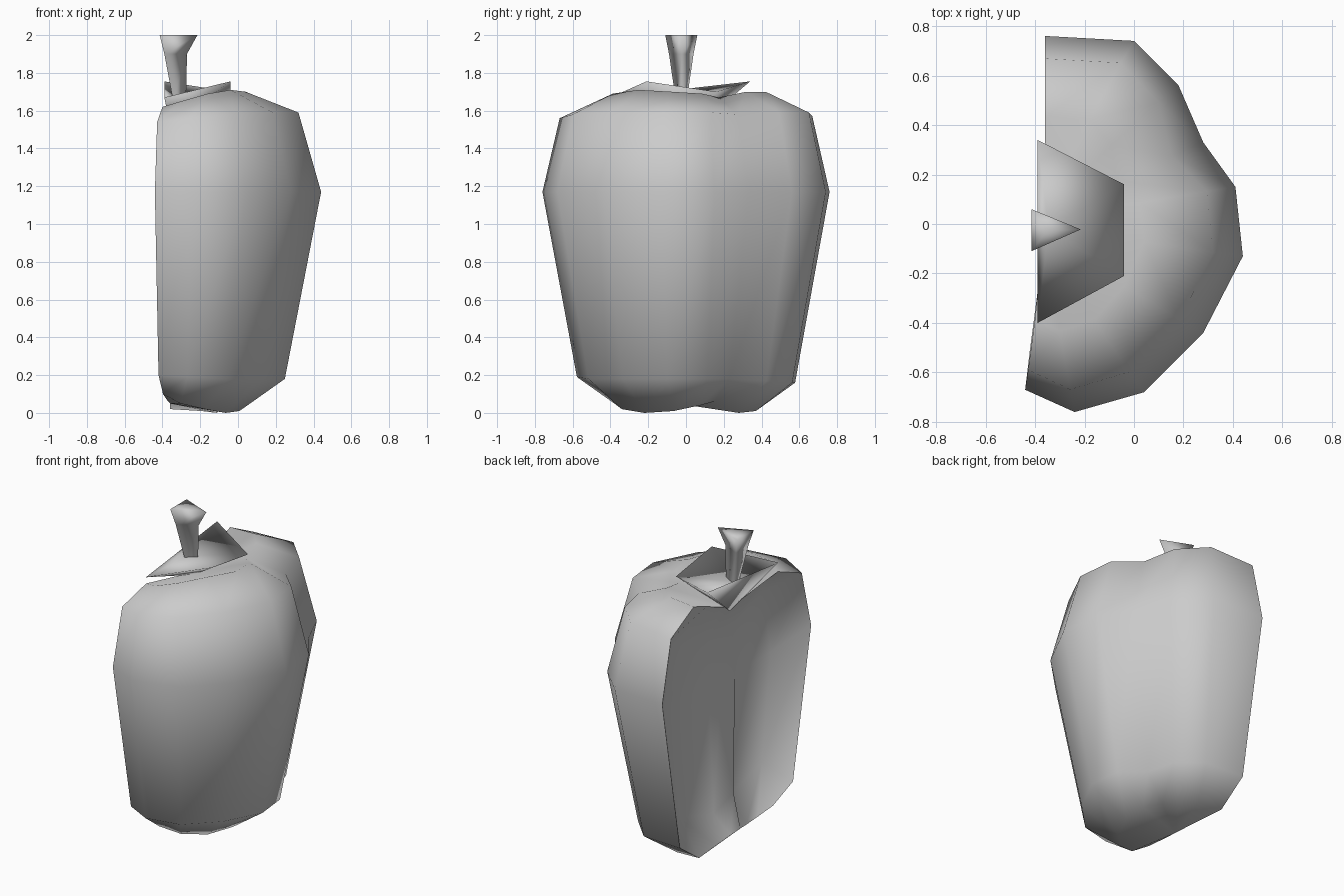
import bpy, bmesh, math

if "Cube" in bpy.data.objects:
    bpy.data.objects.remove(bpy.data.objects["Cube"], do_unlink=True)

grey = bpy.data.materials.new("plain_grey")
grey.use_nodes = True
colour = (0.6, 0.6, 0.6, 1)
grey.diffuse_color = colour
grey.node_tree.nodes["Principled BSDF"].inputs["Base Color"].default_value = colour


def skin_rows(name, rows, angle):
    """Skin rows of points from bottom to top; a one-point row makes a fan."""
    n = max(len(row) for row in rows)
    bm = bmesh.new()
    grid = []
    for row in rows:
        verts = [bm.verts.new(p) for p in row]
        grid.append(verts * n if len(row) == 1 else verts)
    for a, b in zip(grid, grid[1:]):
        for i in range(n - 1):
            corners = dict.fromkeys((a[i], a[i + 1], b[i + 1], b[i]))
            bm.faces.new(list(corners))
    bmesh.ops.remove_doubles(bm, verts=bm.verts, dist=0.0001)
    mesh = bpy.data.meshes.new(name)
    bm.to_mesh(mesh)
    bm.free()
    mesh.materials.append(grey)
    obj = bpy.data.objects.new(name, mesh)
    bpy.context.collection.objects.link(obj)
    bpy.ops.object.select_all(action="DESELECT")
    obj.select_set(True)
    bpy.context.view_layer.objects.active = obj
    bpy.ops.object.shade_smooth_by_angle(angle=math.radians(angle))


# Lobed outer skin: section at the widest height, front rim to back rim
CUT = -0.36
CREASE = 6
section = [(-.44, -.67), (-.24, -.76), (.04, -.68), (.28, -.44), (.44, -.13),
           (.41, .15), (.28, .33), (.18, .56), (0, .74), (-.36, .76)]
foot = [.10, .05, .02, 0, .01, .04, .06, 0, .01, .02]
low = [.20, .19, .18, .18, .18, .18, .18, .17, .16, .16]
high = [1.54, 1.56, 1.58, 1.59, 1.59, 1.59, 1.58, 1.59, 1.59, 1.57]
crown = [1.62, 1.65, 1.69, 1.71, 1.70, 1.69, 1.67, 1.70, 1.70, 1.69]

# heights, x scale, y scale, inward pull of the crease
levels = [(foot, .46, .50, .03), (low, .76, .76, .04), ([1.17] * 10, 1, 1, 0),
          (high, .85, .88, .03), (crown, .50, .57, .03)]

rows = []
for heights, sx, sy, pull in levels:
    row = []
    for i, ((x, y), z) in enumerate(zip(section, heights)):
        dent = pull if i == CREASE else 0
        row.append((CUT + (x - CUT) * sx - dent, y * sy - dent / 2, z))
    rows.append(row)
skin_rows("outer_skin", [[(CUT, -.05, .05)]] + rows + [[(CUT, .05, 1.54)]], 80)

# Shallow hollow of the cut side, back to front, with a rib between the lobes
DEEP = -0.25
hollow = [
    [(CUT, .20, .035), (CUT, .05, .045), (CUT, -.05, .05), (-.37, -.10, .06), (-.38, -.20, .075)],
    [(DEEP, .42, .27), (DEEP, .07, .16), (-.345, 0, .30), (DEEP, -.08, .22), (DEEP, -.43, .31)],
    [(DEEP, .58, 1.05), (DEEP, .12, 1), (DEEP, 0, .95), (DEEP, -.15, 1), (DEEP, -.52, 1)],
    [(DEEP, .50, 1.42), (DEEP, .12, 1.34), (DEEP, 0, 1.32), (DEEP, -.12, 1.33), (DEEP, -.45, 1.42)],
    [(CUT, .30, 1.64), (CUT, .15, 1.58), (CUT, .05, 1.54), (CUT, -.05, 1.55), (-.37, -.25, 1.59)]]
skin_rows("hollow_wall", [[row[-1]] + inner + [row[0]] for row, inner in zip(rows, hollow)], 80)

# Leafy cap under the stem, with a pointed underside
tips = [(-.39, -.40, 1.67), (-.04, -.21, 1.755), (-.04, .16, 1.70), (-.39, .34, 1.755)]
skin_rows("leafy_cap", [[(CUT, .06, 1.52)], tips + tips[:1], [(-.345, -.02, 1.68)]], 180)

# Three-sided flared stem
stem = []
for z, back, front, half in ((1.66, -.345, -.275, .03), (1.90, -.39, -.27, .065),
                             (2.0, -.415, -.215, .085)):
    start = (back, -.025 - half, z)
    stem.append([start, (front, -.022, z), (back, -.025 + half, z), start])
skin_rows("stem", stem + [[(-.35, -.025, 2.0)]], 130)
